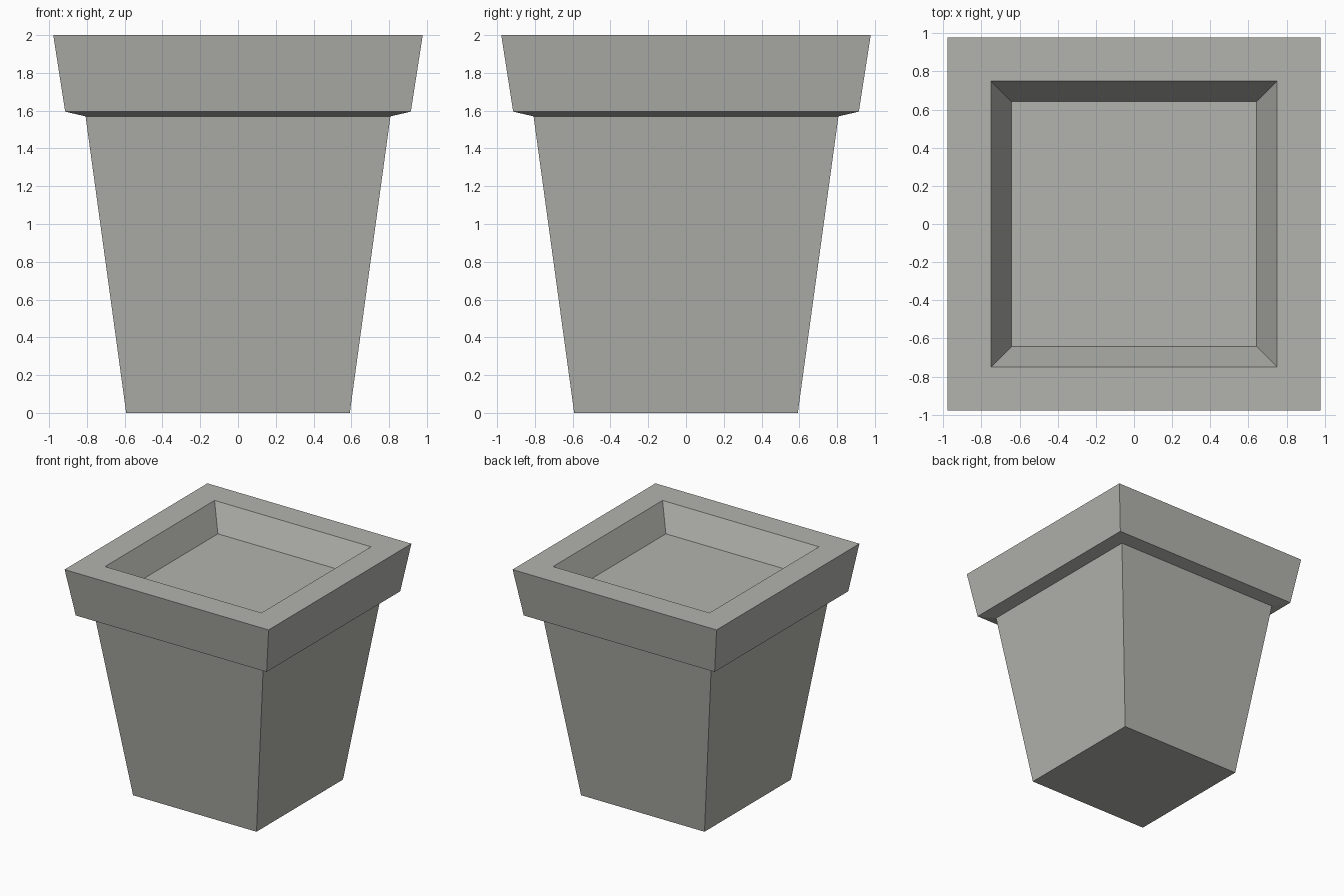
import bpy, bmesh

if "Cube" in bpy.data.objects:
    bpy.data.objects.remove(bpy.data.objects["Cube"])

# Single stone grey colour
stone = bpy.data.materials.new("stone grey")
stone.diffuse_color = (0.45, 0.457, 0.425, 1.0)
stone.use_nodes = True
stone.node_tree.nodes["Principled BSDF"].inputs["Base Color"].default_value = stone.diffuse_color

# Square sections as (half width, height): outside upward, over the rim, down to the soil
PROFILE = [
    (0.592, 0.00),   # base
    (0.807, 1.57),   # top of tapered body
    (0.915, 1.595),  # underside of rim
    (0.978, 2.00),   # outer rim edge
    (0.750, 2.00),   # inner rim edge
    (0.643, 1.78),   # recessed floor
]


def square_loft(name, profile, material):
    """Join stacked square rings and cap both ends."""
    bm = bmesh.new()
    rings = [[bm.verts.new((sx * h, sy * h, z))
              for sx, sy in ((-1, -1), (1, -1), (1, 1), (-1, 1))]
             for h, z in profile]
    for low, high in zip(rings, rings[1:]):
        for i in range(4):
            j = (i + 1) % 4
            bm.faces.new((low[i], low[j], high[j], high[i]))
    bm.faces.new(rings[0][::-1])
    bm.faces.new(rings[-1])
    bmesh.ops.recalc_face_normals(bm, faces=bm.faces[:])
    mesh = bpy.data.meshes.new(name)
    bm.to_mesh(mesh)
    bm.free()
    mesh.materials.append(material)
    obj = bpy.data.objects.new(name, mesh)
    bpy.context.collection.objects.link(obj)
    return obj


# Planter pot with flared rim and shallow recess
square_loft("planter_pot", PROFILE, stone)
